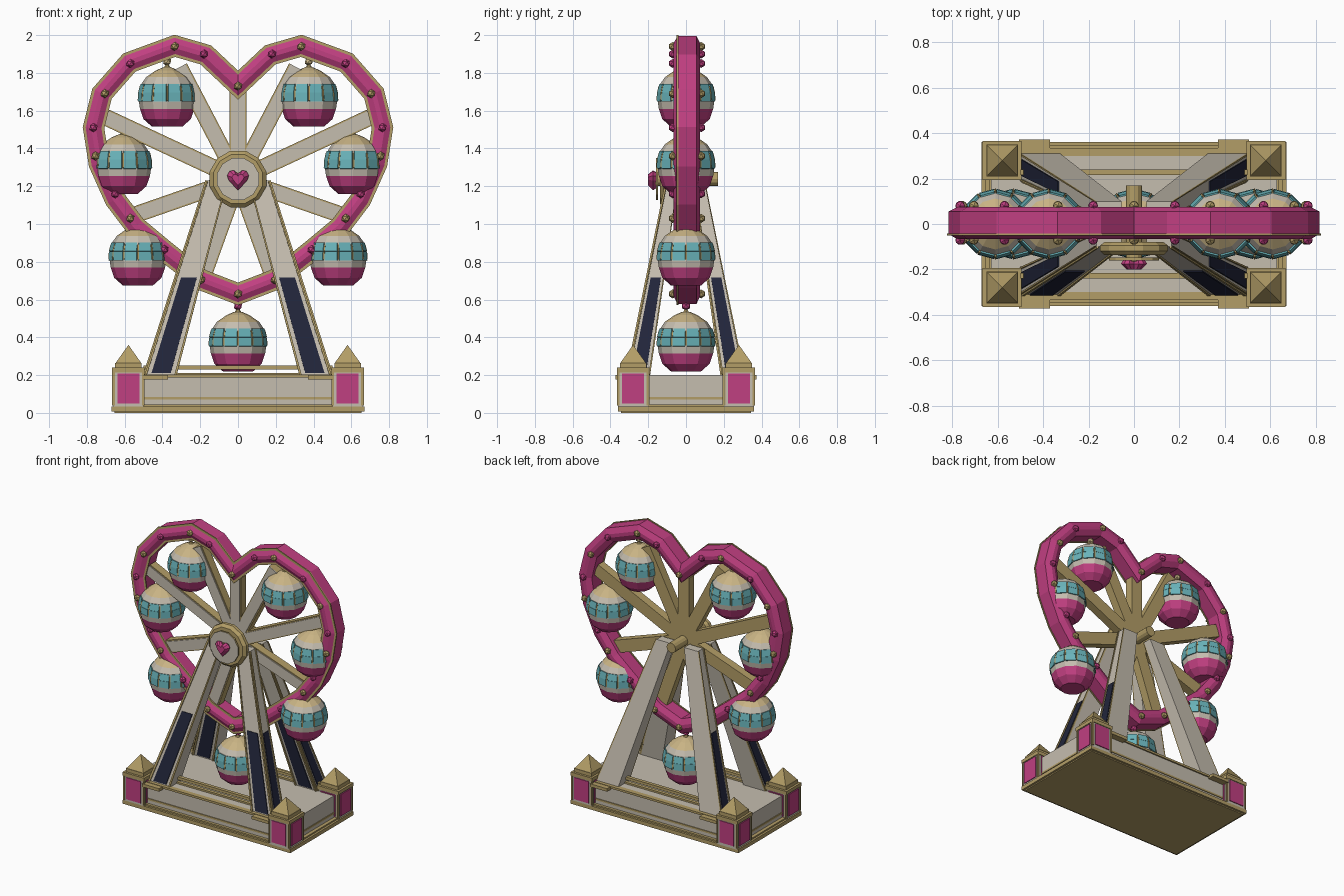
import bpy, bmesh
from math import sin, cos, pi, radians
from mathutils import Vector as V

if "Cube" in bpy.data.objects:
    bpy.data.objects.remove(bpy.data.objects["Cube"])


def material(name, rgb):
    m = bpy.data.materials.new(name)
    m.use_nodes = True
    m.diffuse_color = (*rgb, 1)
    m.node_tree.nodes["Principled BSDF"].inputs["Base Color"].default_value = (*rgb, 1)
    return m


MATS = [material("cream", (.56, .51, .43)), material("gold", (.45, .34, .135)),
        material("pink", (.53, .05, .22)), material("teal", (.14, .45, .49)),
        material("navy", (.016, .019, .043)), material("pale_gold", (.58, .45, .23))]
CREAM, GOLD, PINK, TEAL, NAVY, PALE = range(6)


class Part:
    """Collects simple solids into one mesh."""

    def __init__(self):
        self.bm = bmesh.new()

    def face(self, verts, mat):
        self.bm.faces.new(verts).material_index = mat

    def hexa(self, lower, upper, mat):
        a = [self.bm.verts.new(p) for p in lower]
        b = [self.bm.verts.new(p) for p in upper]
        self.face(a, mat)
        self.face(b, mat)
        for i in range(4):
            j = (i + 1) % 4
            self.face((a[i], a[j], b[j], b[i]), mat)

    def box(self, x0, x1, y0, y1, z0, z1, mat):
        self.hexa(rect(x0, x1, y0, y1, z0), rect(x0, x1, y0, y1, z1), mat)

    def plate(self, quad, u0, u1, v0, v1, t, mat):
        """Thin plate on part of a quad given as bottom, bottom, top, top."""
        a, b, c, d = quad
        n = (b - a).cross(d - a).normalized() * t
        at = lambda u, v: a.lerp(b, u).lerp(d.lerp(c, u), v)
        low = [at(u0, v0), at(u1, v0), at(u1, v1), at(u0, v1)]
        self.hexa([p - n * .3 for p in low], [p + n for p in low], mat)

    def lathe(self, profile, mats, n, turn=0):
        rings = []
        for r, z in profile:
            k = n if r else 1
            rings.append([self.bm.verts.new((r * cos(turn + 2 * pi * i / n),
                                             r * sin(turn + 2 * pi * i / n), z)) for i in range(k)])
        for p, q, m in zip(rings, rings[1:], mats):
            for i in range(n):
                j = (i + 1) % n
                loop = [p[i % len(p)], p[j % len(p)], q[j % len(q)], q[i % len(q)]]
                self.face(list(dict.fromkeys(loop)), m)

    def bead(self, p, r, mat):
        new = bmesh.ops.create_icosphere(self.bm, subdivisions=1, radius=r)["verts"]
        bmesh.ops.translate(self.bm, vec=p, verts=new)
        for f in {f for v in new for f in v.link_faces}:
            f.material_index = mat

    def sweep(self, path, section, mat):
        """Closed mitred frame in the xz plane; section holds (outward, y)."""
        rings, n = [], len(path)
        for i, p in enumerate(path):
            d1, d2 = (p - path[i - 1]).normalized(), (path[(i + 1) % n] - p).normalized()
            n1, n2 = V((-d1.z, 0, d1.x)), V((-d2.z, 0, d2.x))
            m = (n1 + n2) / (1 + n1.dot(n2))
            rings.append([self.bm.verts.new(p + m * r + V((0, y, 0))) for r, y in section])
        for i in range(n):
            a, b = rings[i], rings[(i + 1) % n]
            for k in range(len(section)):
                l = (k + 1) % len(section)
                self.face((a[k], a[l], b[l], b[k]), mat)

    def done(self, name, loc=(0, 0, 0), rot=(0, 0, 0)):
        bmesh.ops.recalc_face_normals(self.bm, faces=self.bm.faces)
        me = bpy.data.meshes.new(name)
        self.bm.to_mesh(me)
        self.bm.free()
        for m in MATS:
            me.materials.append(m)
        return place(name, me, loc, rot)


def place(name, me, loc, rot=(0, 0, 0)):
    ob = bpy.data.objects.new(name, me)
    ob.location, ob.rotation_euler = loc, rot
    bpy.context.collection.objects.link(ob)
    return ob


def rect(x0, x1, y0, y1, z):
    return [V((x0, y0, z)), V((x1, y0, z)), V((x1, y1, z)), V((x0, y1, z))]


# Base platform with gold mouldings and rails
base = Part()
base.box(-.67, .67, -.36, .36, .008, .035, GOLD)
base.box(-.655, .655, -.345, .345, 0, .045, GOLD)
base.box(-.63, .63, -.325, .325, .04, .2, CREAM)
base.box(-.635, .635, -.33, .33, .07, .083, GOLD)
for s in (-1, 1):
    y0, y1 = sorted((s * .3, s * .335))
    base.box(-.6, .6, y0, y1, .188, .203, GOLD)
    y0, y1 = sorted((s * .215, s * .24))
    base.box(-.5, .5, y0, y1, .2, .212, GOLD)
    base.box(-.5, .5, y0, y1, .23, .25, GOLD)
    for t in (-1, 1):
        x0, x1 = sorted((t * .37, t * .505))
        y0, y1 = sorted((s * .3, s * .372))
        base.box(x0, x1, y0, y1, .178, .2, GOLD)
base.done("base")

# Corner posts with pink panels and pyramid caps
post = Part()
post.box(-.08, .08, -.08, .08, .03, .22, CREAM)
for q in range(4):
    a = [V((cos(q * pi / 2 + o), sin(q * pi / 2 + o), 0)) * .08 * 2 ** .5 for o in (-pi / 4, pi / 4)]
    quad = [a[0] + V((0, 0, .04)), a[1] + V((0, 0, .04)), a[1] + V((0, 0, .22)), a[0] + V((0, 0, .22))]
    post.plate(quad, .14, .86, .06, .93, .006, PINK)
    for u in (0, .95):
        post.plate(quad, u, u + .05, 0, 1, .006, GOLD)
post.box(-.086, .086, -.086, .086, .215, .24, GOLD)
post.box(-.07, .07, -.07, .07, .24, .265, GOLD)
post.lathe([(.095, .265), (0, .36)], [GOLD], 4, pi / 4)
first = post.done("corner_post", (.58, .28, 0))
for x, y in ((-.58, .28), (.58, -.28), (-.58, -.28)):
    place("corner_post", first.data, (x, y, 0))

# Four tapered legs with trim and dark panels
for sx in (-1, 1):
    for sy in (-1, 1):
        leg = Part()
        lo = rect(*sorted((sx * .325, sx * .495)), *sorted((sy * .19, sy * .31)), .2)
        hi = rect(*sorted((sx * .055, sx * .165)), *sorted((sy * .04, sy * .1)), 1.23)
        leg.hexa(lo, hi, CREAM)
        i, j = (1, 2) if sx > 0 else (3, 0)
        front = [lo[0], lo[1], hi[1], hi[0]]
        side = [lo[i], lo[j], hi[j], hi[i]]
        for quad in (front, side):
            leg.plate(quad, .2, .8, .01, .5, .006, NAVY)
            for u in (0, .93):
                leg.plate(quad, u, u + .07, 0, 1, .008, GOLD)
        leg.done(("front" if sy < 0 else "rear") + "_leg")

# Heart-shaped rim
half = [(.17, 1.895), (.335, 1.943), (.575, 1.855), (.72, 1.69), (.765, 1.51), (.735, 1.32),
        (.65, 1.13), (.54, .985), (.39, .86), (.195, .705)]
path = [V((0, 0, 1.735))] + [V((x, 0, z)) for x, z in half] + [V((0, 0, .63))]
path += [V((-x, 0, z)) for x, z in reversed(half)]
rim = Part()
rim.sweep(path, [(.05, -.045), (.012, -.066), (-.012, -.066), (-.05, -.045),
                 (-.05, .055), (-.012, .075), (.012, .075), (.05, .055)], PINK)
rim.sweep(path, [(.056, -.05), (-.056, -.05), (-.056, -.041), (.056, -.041)], GOLD)
rim.done("heart_rim")

# Studs on both faces of the rim
studs = Part()
spots = [(.18, 1.9), (.335, 1.94), (.57, 1.85), (.705, 1.69), (.765, 1.51), (.755, 1.36),
         (.65, 1.16), (.57, 1.03), (.39, .865), (.195, .705)]
for y in (-.07, .08):
    studs.bead((0, y, 1.73), .024, GOLD)
    studs.bead((0, y, .63), .024, GOLD)
    for k, (x, z) in enumerate(spots):
        for s in (-1, 1):
            studs.bead((s * x, y, z), .024, GOLD if k % 2 else PINK)
studs.done("rim_studs")

# Spokes: gold beams faced with cream
HUB = V((0, 0, 1.238))
spokes = Part()
ends = [(0, 1.7)] + [(s * x, z) for s in (-1, 1)
                     for x, z in ((.31, 1.83), (.7, 1.565), (.57, 1.04), (.19, .71))]
for x, z in ends:
    end = V((x, 0, z))
    d = (end - HUB).normalized()
    side, deep = V((d.z, 0, -d.x)) * .044, V((0, .03, 0))
    lo = [HUB - side - deep, HUB + side - deep, HUB + side + deep, HUB - side + deep]
    hi = [p + end - HUB for p in lo]
    spokes.hexa(lo, hi, GOLD)
    spokes.plate([lo[0], lo[1], hi[1], hi[0]], .09, .91, 0, 1, .006, CREAM)
spokes.done("spokes")

# Hub, axle and heart badge, turned to face the front
hub = Part()
hub.lathe([(0, -.17), (.036, -.17), (.036, .165), (0, .165)], [GOLD] * 3, 12)
hub.lathe([(0, .08), (.135, .08), (.155, .095), (.155, .118), (.135, .137), (.1, .137), (0, .13)],
          [GOLD] * 6, 12, pi / 12)
hub.lathe([(0, .148), (.115, .148), (.115, .16), (0, .16)], [GOLD, GOLD, CREAM], 12, pi / 12)
hub.done("hub", HUB, (radians(90), 0, 0))
badge = Part()
outline = [(0, .028), (.022, .046), (.044, .042), (.058, .018), (.048, -.008), (0, -.06)]
outline += [(-x, z) for x, z in outline[-2:0:-1]]
loops = [[badge.bm.verts.new((x * s, y, z * s)) for x, z in outline]
         for s, y in ((.8, -.158), (1, -.175), (.55, -.2))]
for a, b in zip(loops, loops[1:]):
    for k in range(len(outline)):
        l = (k + 1) % len(outline)
        badge.face((a[k], a[l], b[l], b[k]), PINK)
badge.face(loops[0], PINK)
badge.face(loops[2], PINK)
badge.done("heart_badge", HUB)

# Round cabins with window plates, dividers and a hanger
N = 12
profile = [(0, 0), (.08, 0), (.125, .04), (.144, .095), (.149, .13), (.146, .18), (.134, .23),
           (.112, .262), (.06, .298), (.02, .315), (0, .315)]
bands = [PINK] * 3 + [CREAM] * 4 + [PALE] * 3


def cabin(name, stud):
    c = Part()
    c.lathe(profile, bands, N)
    for i in range(N):
        for k, (v0, v1) in ((4, (.05, 1)), (5, (0, .9))):
            ring = [[V((r * cos(a), r * sin(a), z)) for a in (2 * pi * i / N, 2 * pi * (i + 1) / N)]
                    for r, z in profile[k:k + 2]]
            quad = [ring[0][0], ring[0][1], ring[1][1], ring[1][0]]
            c.plate(quad, .06, .94, v0, v1, .007, TEAL)
            c.plate(quad, -.05, .05, v0 * 3, 1 - (1 - v1) * 3, .007, GOLD)
    c.lathe([(.02, .31), (.01, .325), (.01, .36), (0, .36)], [GOLD] * 3, 6)
    c.bead((0, 0, .345), .024, stud)
    return c.done(name, (0, 0, .22)).data


lower = cabin("bottom_cabin", PINK)
upper = cabin("top_cabin", PALE)
bpy.data.objects["top_cabin"].location = (-.375, 0, 1.515)
place("top_cabin", upper, (.375, 0, 1.515))
for s in (-1, 1):
    place("side_cabin", lower, (s * .61, 0, 1.16))
    place("lower_cabin", lower, (s * .53, 0, .675))
